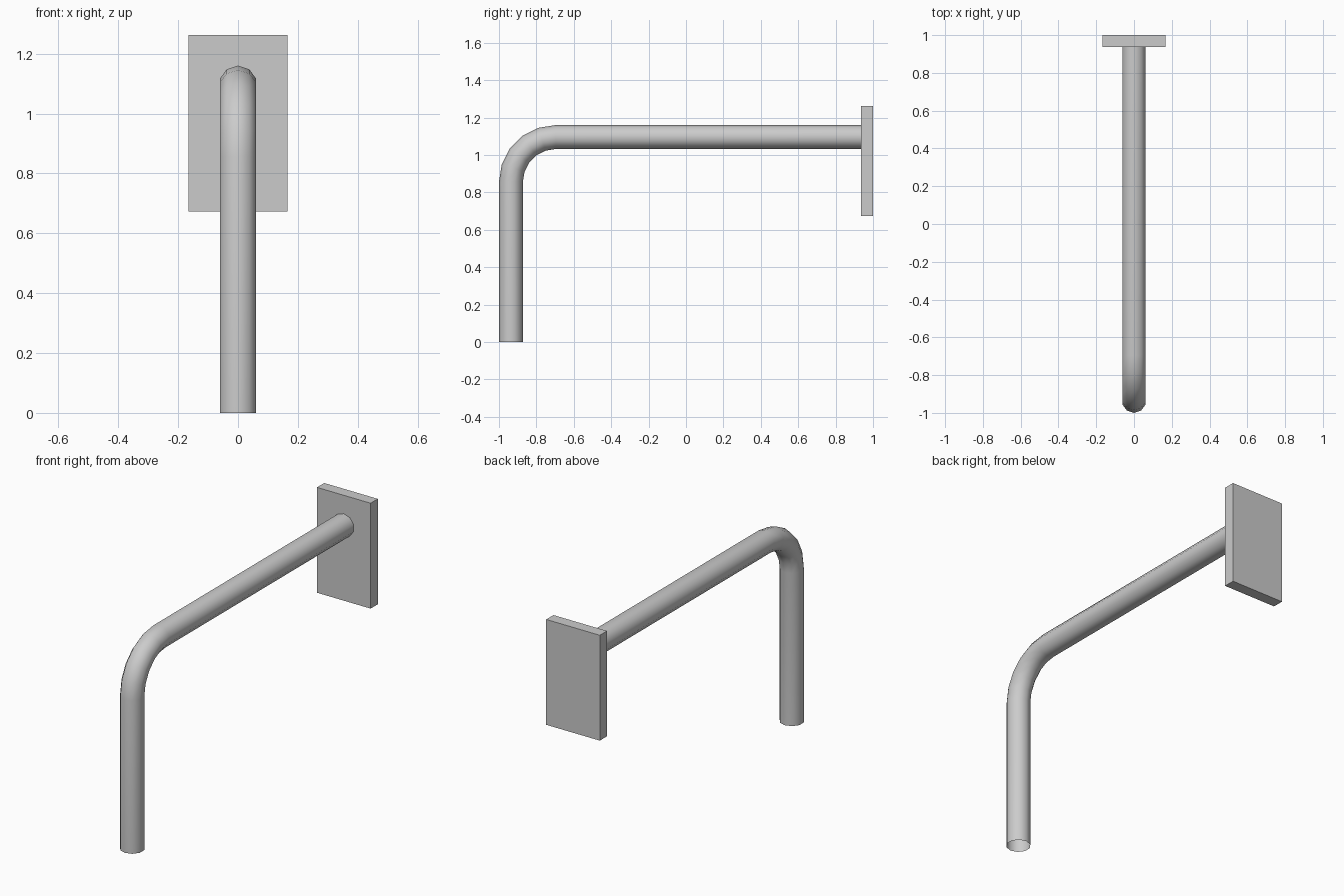
import bpy, bmesh, math
from mathutils import Vector

if "Cube" in bpy.data.objects:
    bpy.data.objects.remove(bpy.data.objects["Cube"])

R_TUBE, SIDES = 0.064, 10
Y_POST, Z_ARM, BEND = -0.936, 1.096, 0.24

# Path of (y, z, tangent angle): upright, quarter bend, horizontal arm
path = [(Y_POST, 0.0, 0.0)]
for i in range(6):
    a = math.radians(18 * i)
    path.append((Y_POST + BEND * (1 - math.cos(a)), Z_ARM - BEND + BEND * math.sin(a), a))
path.append((0.938, Z_ARM, math.pi / 2))

# Bent tube, open at the ends
bm = bmesh.new()
rings = []
for y, z, a in path:
    outward = Vector((0, -math.cos(a), math.sin(a)))
    ring = []
    for k in range(SIDES):
        t = 2 * math.pi * k / SIDES
        ring.append(bm.verts.new(Vector((0, y, z)) + R_TUBE * (outward * math.cos(t) + Vector((math.sin(t), 0, 0)))))
    rings.append(ring)
for lo, hi in zip(rings, rings[1:]):
    for k in range(SIDES):
        n = (k + 1) % SIDES
        bm.faces.new((lo[k], lo[n], hi[n], hi[k])).smooth = True
bmesh.ops.recalc_face_normals(bm, faces=bm.faces)
mesh = bpy.data.meshes.new("bent_tube")
bm.to_mesh(mesh)
bm.free()
bpy.context.collection.objects.link(bpy.data.objects.new("bent_tube", mesh))

# Wall mounting plate
bpy.ops.mesh.primitive_cube_add(size=1, location=(0, 0.968, 0.968))
plate = bpy.context.object
plate.name = "mounting_plate"
plate.scale = (0.332, 0.064, 0.59)
bpy.ops.object.transform_apply(location=False, rotation=False, scale=True)
